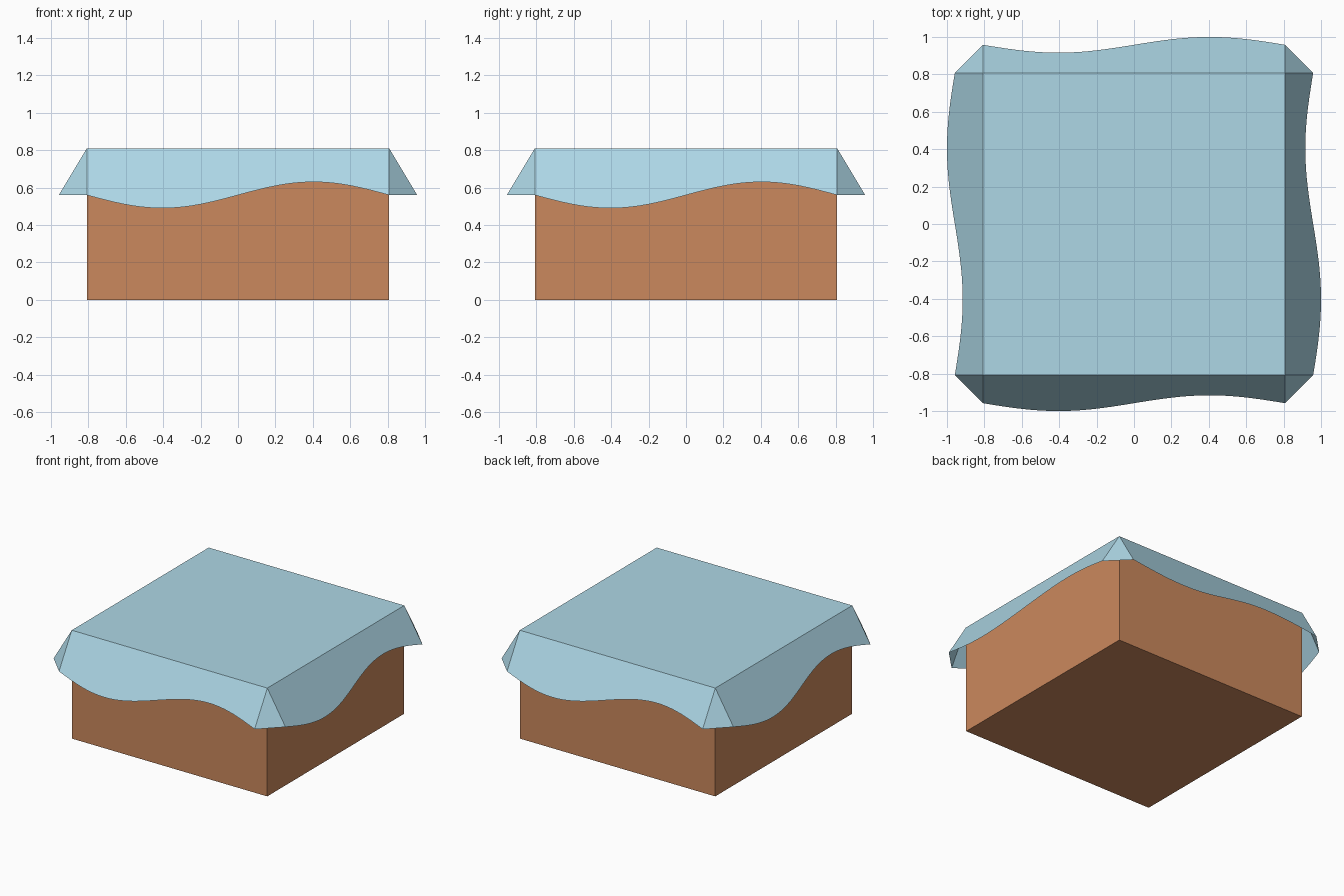
import bpy, bmesh, math
from mathutils import Matrix, Vector

cube = bpy.data.objects.get("Cube")
if cube:
    bpy.data.objects.remove(cube, do_unlink=True)

HALF, TOP = 0.808, 0.81      # half width of the box, height of the cloth
DROP, FLARE = 0.25, 0.6      # cloth overhang and its outward slope
WAVE, STEPS = 0.07, 40       # hem wave height and smoothness


def material(name, color):
    mat = bpy.data.materials.new(name)
    mat.use_nodes = True
    mat.diffuse_color = color
    mat.node_tree.nodes["Principled BSDF"].inputs["Base Color"].default_value = color
    return mat


def make_object(name, bm, mat):
    mesh = bpy.data.meshes.new(name)
    bm.to_mesh(mesh)
    bm.free()
    mesh.materials.append(mat)
    obj = bpy.data.objects.new(name, mesh)
    bpy.context.collection.objects.link(obj)
    return obj


brown = material("warm brown", (0.60, 0.25, 0.11, 1))
blue = material("light blue", (0.42, 0.68, 0.79, 1))

# Box body, just under the cloth
bm = bmesh.new()
height = TOP - 0.004
bmesh.ops.create_cube(bm, size=1, matrix=Matrix.Translation((0, 0, height / 2))
                      @ Matrix.Diagonal((2 * HALF - 0.004, 2 * HALF - 0.004, height, 1)))
make_object("box_body", bm, brown)

# Cloth: flat top, four wavy flaps and four corner gussets
bm = bmesh.new()
corners = [bm.verts.new((x * HALF, y * HALF, TOP))
           for x, y in ((-1, -1), (1, -1), (1, 1), (-1, 1))]
bm.faces.new(corners)
hems = []
for side in range(4):
    turn = Matrix.Rotation(side * math.pi / 2, 3, 'Z')
    hem = []
    for i in range(STEPS + 1):
        t = i / STEPS
        drop = DROP + WAVE * math.sin(2 * math.pi * t)
        point = Vector(((2 * t - 1) * HALF, -HALF - FLARE * drop, TOP - drop))
        hem.append(bm.verts.new(turn @ point))
    bm.faces.new([corners[side]] + hem + [corners[(side + 1) % 4]])
    hems.append(hem)
for side in range(4):
    after = (side + 1) % 4
    bm.faces.new((corners[after], hems[side][-1], hems[after][0]))
make_object("cloth_cover", bm, blue)
